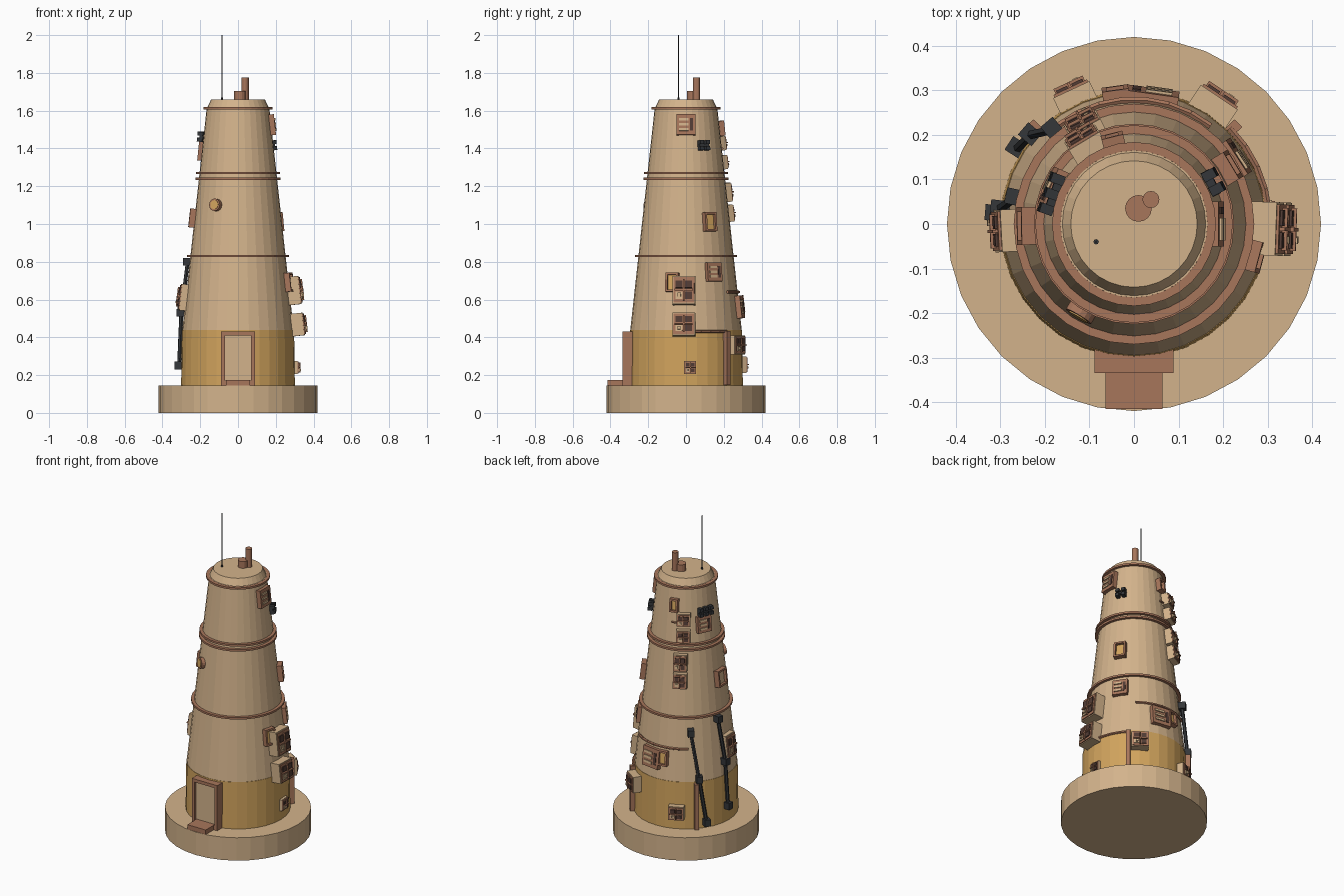
import bpy, bmesh, math
from mathutils import Matrix, Vector

if "Cube" in bpy.data.objects:
    bpy.data.objects.remove(bpy.data.objects["Cube"])


def material(name, rgb):
    m = bpy.data.materials.new(name)
    m.diffuse_color = (*rgb, 1)
    m.use_nodes = True
    m.node_tree.nodes["Principled BSDF"].inputs["Base Color"].default_value = (*rgb, 1)
    return m


MATS = [material("sandy plaster", (.65, .45, .26)),
        material("rusty brown", (.39, .18, .105)),
        material("ochre", (.64, .37, .11)),
        material("charcoal", (.035, .038, .042)),
        material("dark brown", (.085, .045, .035))]
TAN, BROWN, GOLD, DARK, SHADE = range(5)


def finish(name, bm):
    me = bpy.data.meshes.new(name)
    bmesh.ops.recalc_face_normals(bm, faces=bm.faces)
    bm.to_mesh(me)
    bm.free()
    for m in MATS:
        me.materials.append(m)
    ob = bpy.data.objects.new(name, me)
    bpy.context.collection.objects.link(ob)
    return ob


def paint(verts, mat):
    for f in {f for v in verts for f in v.link_faces}:
        f.material_index = mat


def add_box(bm, mat, centre, size, frame=Matrix()):
    m = frame @ Matrix.Translation(centre) @ Matrix.Diagonal((*size, 1))
    paint(bmesh.ops.create_cube(bm, size=1, matrix=m)["verts"], mat)


def add_rod(bm, mat, a, b, radius, top=None, sides=16):
    a, b = Vector(a), Vector(b)
    d = b - a
    m = Matrix.Translation((a + b) / 2) @ d.to_track_quat('Z', 'Y').to_matrix().to_4x4()
    paint(bmesh.ops.create_cone(bm, cap_ends=True, segments=sides, radius1=radius,
                                radius2=radius if top is None else top,
                                depth=d.length, matrix=m)["verts"], mat)


def rod(name, mat, a, b, radius, top=None, sides=16):
    bm = bmesh.new()
    add_rod(bm, mat, a, b, radius, top, sides)
    return finish(name, bm)


def wall(z):
    return .298 if z < .44 else .295 - .11 * (z - .44)


def wall_frame(angle, z):
    # Local x runs along the wall, y points outward, z is up
    tilt = math.radians(6.3) if z > .44 else 0
    a = math.radians(angle)
    pos = (wall(z) * math.cos(a), wall(z) * math.sin(a), z)
    return (Matrix.Translation(pos) @ Matrix.Rotation(a - math.pi / 2, 4, 'Z')
            @ Matrix.Rotation(tilt, 4, 'X'))


def unit(name, angle, z, parts):
    # Each part: colour, (along, outward, up), (width, depth, height)
    bm = bmesh.new()
    frame = wall_frame(angle, z)
    for mat, centre, size in parts:
        add_box(bm, mat, centre, size, frame)
    return finish(name, bm)


def frame_parts(w, h, depth, bar, mat=BROWN):
    parts = [(mat, (s * (w - bar) / 2, depth / 2, 0), (bar, depth + .02, h)) for s in (-1, 1)]
    return parts + [(mat, (0, depth / 2, s * (h - bar) / 2), (w, depth + .02, bar)) for s in (-1, 1)]


def window(name, angle, z, w=.06, h=.09, pane=GOLD):
    unit(name, angle, z, frame_parts(w, h, .018, .011)
         + [(pane, (0, .003, 0), (w - .01, .016, h - .01))])


def shutter(name, angle, z, w=.09, h=.1):
    slats = [(TAN, (w * .12, .021, h * k), (w * .5, .01, h * .12)) for k in (-.25, 0, .25)]
    unit(name, angle, z, [(BROWN, (0, .005, 0), (w, .03, h)),
                          (SHADE, (-w * .3, .02, 0), (w * .16, .006, h * .6))] + slats)


def vent_box(name, angle, z, w=.1, h=.09, depth=.04, shell=TAN):
    # Housing with a framed face, four grilles and small fittings
    parts = [(shell, (0, depth / 2 - .01, 0), (w, depth + .02, h)),
             (BROWN, (0, depth, 0), (w * .92, .012, h * .9))]
    for sx in (-1, 1):
        for sz in (-1, 1):
            tone = TAN if sx > 0 and sz < 0 else SHADE
            parts.append((tone, (sx * w * .21, depth + .008, sz * h * .2), (w * .3, .008, h * .26)))
    parts += [(BROWN, (0, depth + .01, 0), (w * .8, .016, h * .06)),
              (BROWN, (0, depth + .01, 0), (w * .07, .016, h * .75)),
              (TAN, (w * .2, depth + .012, -h * .18), (w * .14, .016, h * .14))]
    unit(name, angle, z, parts)


def dark_meter(name, angle, z, n=2):
    parts = [(DARK, (0, .008, 0), (.03 * n, .02, .012))]
    for i in range(n):
        x = (i - (n - 1) / 2) * .036
        parts += [(DARK, (x, .015, s * .016), (.022, .03, .02)) for s in (-1, 1)]
    unit(name, angle, z, parts)


def wall_pipe(name, start, end, z, radius=.008):
    bm = bmesh.new()
    n = max(2, round((end - start) / 11))
    pts = []
    for i in range(n + 1):
        a = math.radians(start + (end - start) * i / n)
        r = wall(z) + .006
        pts.append((r * math.cos(a), r * math.sin(a), z))
    for a, b in zip(pts, pts[1:]):
        add_rod(bm, BROWN, a, b, radius, sides=6)
    finish(name, bm)


# Tower body
rod("base_disc", TAN, (0, 0, 0), (0, 0, .145), .42, sides=32)
rod("lower_band", GOLD, (0, 0, .145), (0, 0, .44), .301, .297, 32)
rod("tower_wall", TAN, (0, 0, .44), (0, 0, 1.62), .295, .165, 32)
rod("roof_cap", TAN, (0, 0, 1.62), (0, 0, 1.66), .161, .142, 32)
for i, z in enumerate((.83, 1.24, 1.27, 1.613)):
    rod(f"ring_{i + 1}", BROWN, (0, 0, z - .006), (0, 0, z + .006), wall(z) + .018, sides=32)

# Roof chimneys and antenna
rod("wide_chimney", BROWN, (.01, .035, 1.65), (.01, .035, 1.703), .03)
rod("tall_chimney", BROWN, (.038, .055, 1.65), (.038, .055, 1.775), .019)
rod("antenna", DARK, (-.085, -.04, 1.65), (-.085, -.04, 2), .0025, sides=8)
rod("antenna_foot", DARK, (-.085, -.04, 1.655), (-.085, -.04, 1.67), .006, sides=8)

# Doorway and step
bm = bmesh.new()
for s in (-1, 1):
    add_box(bm, BROWN, (s * .079, -.305, .288), (.02, .06, .285))
add_box(bm, BROWN, (0, -.305, .421), (.178, .06, .02))
add_box(bm, BROWN, (0, -.305, .157), (.178, .06, .03))
add_box(bm, TAN, (0, -.3, .29), (.14, .045, .245))
finish("doorway", bm)
bm = bmesh.new()
add_box(bm, BROWN, (0, -.365, .159), (.128, .1, .03))
finish("door_step", bm)

# Porthole on the front
f = wall_frame(239, 1.1)
rod("porthole_rim", BROWN, f @ Vector((0, -.02, 0)), f @ Vector((0, .02, 0)), .033)
rod("porthole_glass", GOLD, f @ Vector((0, 0, 0)), f @ Vector((0, .023, 0)), .024)

# Left side fittings
vent_box("large_vent_low", 358, .465, .12, .12, .055)
vent_box("large_vent_high", 358, .645, .12, .15, .055)
vent_box("small_vent", 4, .24, .065, .07, .015)
window("side_window", 345, .69, .07, .1)
shutter("side_shutter", 33, .745, .09, .1)
window("gold_window", 31, 1.01, .07, .1)
shutter("top_shutter", 0, 1.525, .1, .11)
dark_meter("dark_meter_left", 28, 1.415)

# Back fittings
vent_box("back_vent_low", 56, .36, .1, .1, .045)
vent_box("back_vent_bottom", 115, .255, .09, .085, .035)
shutter("back_shutter", 82, .56, .12, .12)
window("back_window", 98, .575, .06, .09)
for i, (a, z, h) in enumerate(((117, 1.055, .09), (117, 1.165, .1), (121, 1.325, .075), (121, 1.425, .075))):
    vent_box(f"stacked_vent_{i + 1}", a, z, .08, h, .035)
window("high_window", 104, 1.505, .05, .08)
shutter("high_shutter", 156, 1.385, .09, .1)
dark_meter("dark_meter_right", 160, 1.46, 3)

# Right side fittings
window("right_window", 181, 1.03, .085, .1, TAN)
vent_box("right_vent", 183, .61, .095, .14, .03)

# Pipes along and up the wall
wall_pipe("pipe_low", 5, 45, .432)
wall_pipe("pipe_middle", 52, 128, .64)
wall_pipe("pipe_high", 100, 128, 1.4, .006)
for side, a in (("left", 44), ("right", 136)):
    unit(f"downpipe_{side}", a, .29, [(BROWN, (0, .012, 0), (.024, .032, .285))])

# Dark conduits with junction boxes
RUNS = (((-.182, .212, .745), (-.232, .2, .46), (-.262, .17, .185)),
        ((-.266, .06, .80), (-.3, .035, .53), (-.312, .025, .25)))
for i, run in enumerate(RUNS):
    bm = bmesh.new()
    for a, b in zip(run, run[1:]):
        add_rod(bm, DARK, a, b, .011, sides=6)
    for p in run:
        turn = Matrix.Rotation(math.atan2(p[1], p[0]), 4, 'Z')
        add_box(bm, DARK, (0, 0, 0), (.045, .036, .042), Matrix.Translation(p) @ turn)
    finish(f"conduit_{i + 1}", bm)
